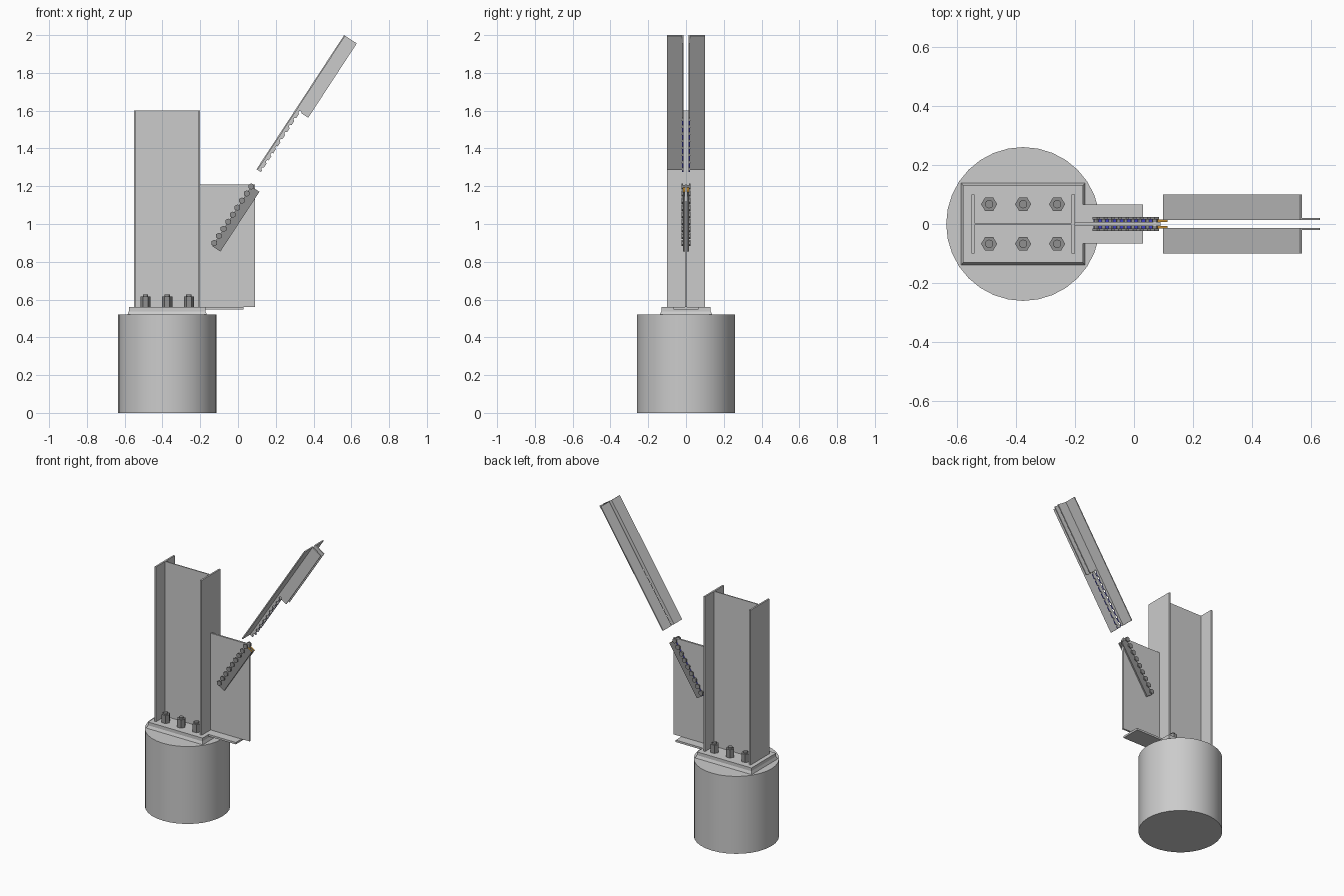
import bpy, bmesh, math
from mathutils import Vector, Matrix

if "Cube" in bpy.data.objects:
    bpy.data.objects.remove(bpy.data.objects["Cube"])


def material(name, rgb):
    m = bpy.data.materials.new(name)
    m.diffuse_color = (*rgb, 1)
    m.use_nodes = True
    m.node_tree.nodes["Principled BSDF"].inputs["Base Color"].default_value = m.diffuse_color
    return m


BLUE = material("shear_blue", (0.08, 0.08, 0.75))
ORANGE = material("tension_orange", (0.85, 0.42, 0.05))
DARK = material("dark_steel", (0.28, 0.28, 0.28))


def finish(name, bm, mats=(), smooth=False):
    bmesh.ops.recalc_face_normals(bm, faces=bm.faces)
    me = bpy.data.meshes.new(name)
    bm.to_mesh(me)
    bm.free()
    for m in mats:
        me.materials.append(m)
    ob = bpy.data.objects.new(name, me)
    bpy.context.collection.objects.link(ob)
    if smooth:
        bpy.context.view_layer.objects.active = ob
        ob.select_set(True)
        bpy.ops.object.shade_smooth_by_angle(angle=math.radians(30))
        ob.select_set(False)
    return ob


def prism(bm, pts, offset, tags=None):
    """Extrude a closed outline of 3D points; tags give side material indices."""
    a = [bm.verts.new(p) for p in pts]
    b = [bm.verts.new(Vector(p) + Vector(offset)) for p in pts]
    bm.faces.new(a)
    bm.faces.new(b[::-1])
    for i in range(len(a)):
        j = (i + 1) % len(a)
        f = bm.faces.new((a[i], b[i], b[j], a[j]))
        f.material_index = tags[i] if tags else 0


def box(name, x0, x1, y0, y1, z0, z1):
    bm = bmesh.new()
    prism(bm, [(x0, y0, z0), (x1, y0, z0), (x1, y1, z0), (x0, y1, z0)], (0, 0, z1 - z0))
    return finish(name, bm)


def rod(bm, r, n, a, b, spin=0):
    """Cylinder or hexagon between two points."""
    a, b = Vector(a), Vector(b)
    m = (Matrix.Translation((a + b) / 2) @ (b - a).to_track_quat('Z', 'Y').to_matrix().to_4x4()
         @ Matrix.Rotation(spin, 4, 'Z'))
    bmesh.ops.create_cone(bm, cap_ends=True, segments=n, radius1=r, radius2=r,
                          depth=(b - a).length, matrix=m)


# Concrete pier
CX = -0.375
bm = bmesh.new()
rod(bm, 0.26, 32, (CX, 0, 0), (CX, 0, 0.52))
finish("concrete_pier", bm, smooth=True)

# Tapered grout pad and base plate
bm = bmesh.new()
lo, hi = [[bm.verts.new((CX + sx * hx, sy * hy, z)) for sx, sy in ((-1, -1), (1, -1), (1, 1), (-1, 1))]
          for hx, hy, z in ((0.21, 0.139, 0.52), (0.203, 0.131, 0.538))]
bm.faces.new(lo)
bm.faces.new(hi)
for i in range(4):
    j = (i + 1) % 4
    bm.faces.new((lo[i], lo[j], hi[j], hi[i]))
finish("grout_pad", bm)
box("base_plate", CX - 0.203, CX + 0.203, -0.131, 0.131, 0.538, 0.56)

# I-section column
hx, hy, tf, tw = 0.175, 0.1, 0.011, 0.0035
half = [(-hx, hy), (-hx + tf, hy), (-hx + tf, tw), (hx - tf, tw), (hx - tf, hy), (hx, hy)]
outline = half + [(x, -y) for x, y in reversed(half)]
bm = bmesh.new()
prism(bm, [(CX + x, y, 0.56) for x, y in outline], (0, 0, 1.04))
finish("column", bm)

# Anchor rods with nuts and washers
bm = bmesh.new()
for x in (-0.115, 0, 0.115):
    for y in (-0.067, 0.067):
        p = Vector((CX + x, y, 0))
        for r, n, z0, z1 in ((0.027, 6, 0.56, 0.615), (0.014, 16, 0.615, 0.626)):
            rod(bm, r, n, p + Vector((0, 0, z0)), p + Vector((0, 0, z1)), math.pi / 2)
finish("anchor_bolts", bm, [DARK], True)

# Gusset plate and its bottom seat
box("gusset_plate", -0.2, 0.09, -0.006, 0.006, 0.56, 1.21)
box("gusset_seat", CX + 0.203, 0.03, -0.066, 0.066, 0.547, 0.56)

# Brace axes: t runs along the brace, s across the leg
D, N = Vector((0.547, 0, 0.837)), Vector((0.837, 0, -0.547))
BRACE, TORN = Vector((0.098, 0, 1.29)), Vector((-0.16, 0, 0.898))
L, W, SB, R, TH = 0.848, 0.08, 0.028, 0.009, 0.007
Y0 = 0.0065
HOLES = [0.02 + 0.0447 * i for i in range(9)]
TC = HOLES[-1]


def at(o, t, s, y):
    return o + D * t + N * s + Vector((0, y, 0))


def arc(t, a0, a1, n):
    """Points around a bolt hole, angles in degrees."""
    return [(t + R * math.cos(math.radians(a0 + (a1 - a0) * i / n)),
             SB + R * math.sin(math.radians(a0 + (a1 - a0) * i / n))) for i in range(n + 1)]


def edge(points, path, tag):
    """Append points; the side after the last one takes the given tag."""
    points += [(p, 0) for p in path[:-1]] + [(path[-1], tag)]


# Angle leg left on the brace, with the half holes along the tear
remain = [((0, 0), 0), ((L, 0), 0), ((L, W), 0), ((TC, W), 2)]
edge(remain, arc(TC, 90, -180, 12), 1)
for t in reversed(HOLES[:-1]):
    edge(remain, arc(t, 0, -180, 8), 1)
remain.append(((0, SB), 0))

# Strip torn out of the leg
torn = [((TC, W), 0), ((0, W), 0), ((0, SB), 1)]
for t in HOLES[:-1]:
    edge(torn, arc(t, 180, 0, 8), 1)
edge(torn, arc(TC, 180, 90, 4), 2)


def leg(bm, origin, shape, y, th):
    prism(bm, [at(origin, t, s, y) for (t, s), _ in shape], (0, th, 0), [k for _, k in shape])


GREY = material("steel_grey", (0.8, 0.8, 0.8))
for side, label in ((-1, "front"), (1, "back")):
    yi = side * 0.013
    bm = bmesh.new()
    leg(bm, BRACE, remain, yi, side * TH)
    flange = [(0, 0), (L, 0), (L, TH), (0, TH)]
    prism(bm, [at(BRACE, t, s, yi + side * TH) for t, s in flange], (0, side * (0.1 - 0.013 - TH), 0))
    finish("brace_angle_" + label, bm, [GREY, BLUE, ORANGE])
    bm = bmesh.new()
    leg(bm, TORN, torn, side * Y0, side * 0.0095)
    finish("torn_strip_" + label, bm, [DARK, BLUE, ORANGE])

# Brace bolts through the gusset
bm = bmesh.new()
for t in HOLES:
    rod(bm, R, 12, at(TORN, t, SB, -0.017), at(TORN, t, SB, 0.017))
    for side in (-1, 1):
        rod(bm, 0.017, 6, at(TORN, t, SB, side * 0.016), at(TORN, t, SB, side * 0.024))
finish("brace_bolts", bm, [DARK], True)
